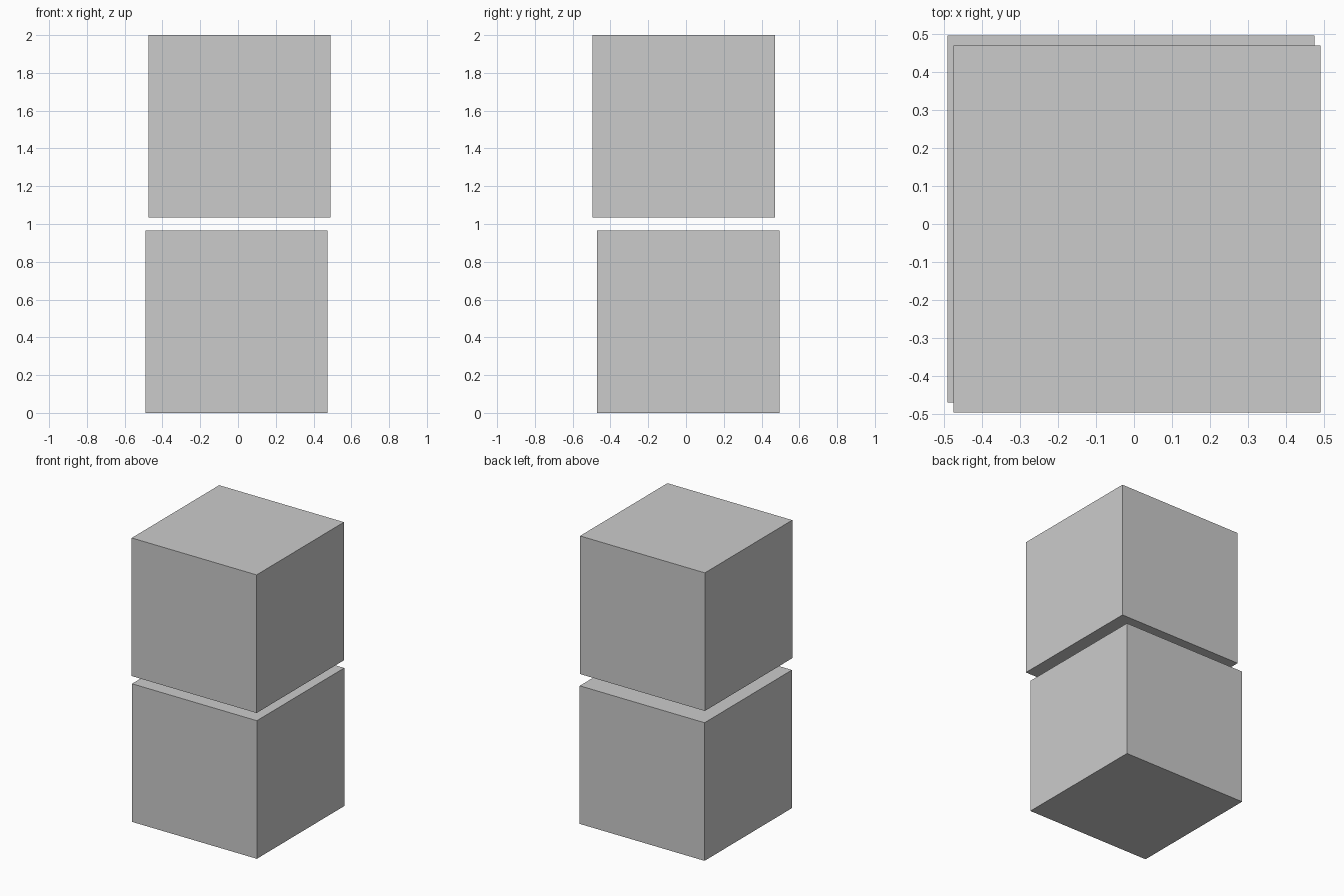
import bpy

if "Cube" in bpy.data.objects:
    bpy.data.objects.remove(bpy.data.objects["Cube"])

SIZE = 0.966


def add_cube(name, x, y, z):
    bpy.ops.mesh.primitive_cube_add(size=SIZE, location=(x, y, z))
    bpy.context.object.name = name


# Two equal cubes, slightly offset, with a thin gap between them
add_cube("lower_cube", -0.008, 0.013, SIZE / 2)
add_cube("upper_cube", 0.008, -0.013, 2 - SIZE / 2)
